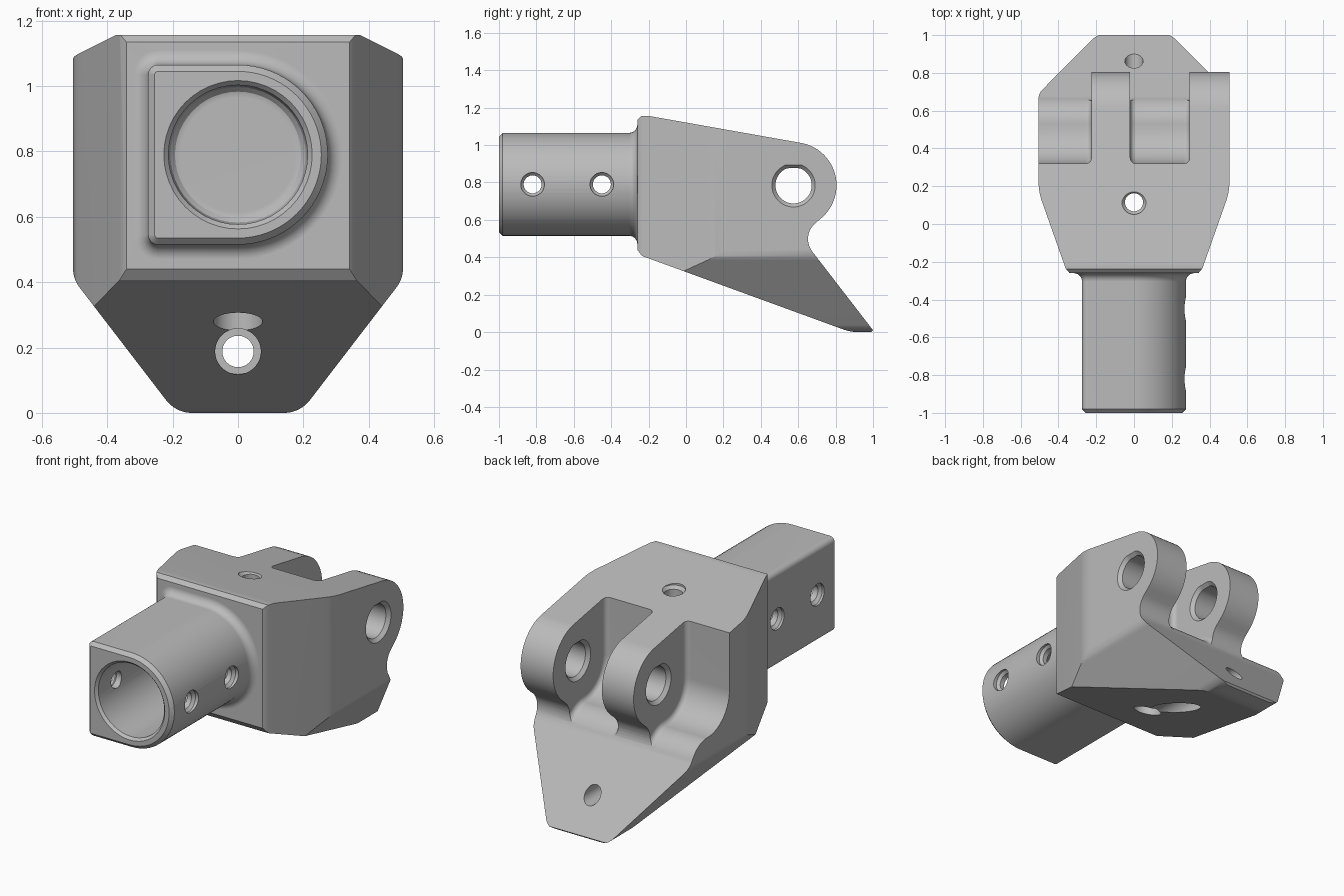
import bpy
import bmesh
from math import sin, cos, pi, radians, tan
from mathutils import Vector

old = bpy.data.objects.get("Cube")
if old:
    bpy.data.objects.remove(old, do_unlink=True)

grey = bpy.data.materials.new("plain_grey")
grey.use_nodes = True
COLOUR = (0.5, 0.5, 0.5, 1)
grey.diffuse_color = COLOUR
grey.node_tree.nodes["Principled BSDF"].inputs["Base Color"].default_value = COLOUR


def rounded(corners, steps=10):
    """Closed outline from (a, b, radius) corners with filleted turns."""
    out = []
    for i, (a, b, r) in enumerate(corners):
        p = Vector((a, b))
        if not r:
            out.append(p)
            continue
        u = (Vector(corners[i - 1][:2]) - p).normalized()
        w = (Vector(corners[(i + 1) % len(corners)][:2]) - p).normalized()
        half = u.angle(w) / 2
        centre = p + (u + w).normalized() * (r / sin(half))
        start = p + u * (r / tan(half)) - centre
        end = p + w * (r / tan(half)) - centre
        sweep = start.angle_signed(end)
        for k in range(steps + 1):
            t = -sweep * k / steps
            out.append(centre + Vector((start.x * cos(t) - start.y * sin(t),
                                        start.x * sin(t) + start.y * cos(t))))
    return out


def loft(name, axis, sections, edge_round=0):
    """Solid through (position, outline) sections along an axis."""
    place = {"x": lambda t, p: (t, p[0], p[1]),
             "y": lambda t, p: (p[0], t, p[1]),
             "z": lambda t, p: (p[0], p[1], t)}[axis]
    bm = bmesh.new()
    rings = [[bm.verts.new(place(t, p)) for p in outline] for t, outline in sections]
    for r0, r1 in zip(rings, rings[1:]):
        for i in range(len(r0)):
            bm.faces.new((r0[i - 1], r0[i], r1[i], r1[i - 1]))
    caps = [bm.faces.new(rings[0]), bm.faces.new(rings[-1])]
    bmesh.ops.recalc_face_normals(bm, faces=bm.faces)
    if edge_round:
        bmesh.ops.bevel(bm, geom=[e for f in caps for e in f.edges], offset=edge_round,
                        segments=4, profile=0.5, affect="EDGES")
    mesh = bpy.data.meshes.new(name)
    bm.to_mesh(mesh)
    bm.free()
    mesh.materials.append(grey)
    obj = bpy.data.objects.new(name, mesh)
    bpy.context.collection.objects.link(obj)
    return obj


def turned(name, axis, centre, profile, top=1, n=48):
    """Round solid from (position, radius) steps; top below 1 flattens its upper side."""
    return loft(name, axis, [
        (t, [(centre[0] + r * cos(2 * pi * k / n), centre[1] + r * min(top, sin(2 * pi * k / n)))
             for k in range(n)]) for t, r in profile])


def combine(target, other, operation):
    mod = target.modifiers.new("cut", "BOOLEAN")
    mod.object, mod.operation, mod.solver = other, operation, "EXACT"
    other.hide_render = True
    bpy.context.view_layer.objects.active = target
    bpy.ops.object.modifier_apply(modifier=mod.name)
    bpy.data.objects.remove(other, do_unlink=True)


def mirrored(half):
    return half + [(-a, b, r) for a, b, r in reversed(half)]


# Body: side profile with pivot lug and sloping foot plate
PIVOT = (0.575, 0.785)
lug = [(PIVOT[0] + 0.23 * cos(radians(a)), PIVOT[1] + 0.23 * sin(radians(a)), 0)
       for a in range(-50, 81, 5)]
side = [(-0.26, 0.44, 0), (-0.235, 0.407, 0), (0.88, 0, 0.25), (0.99, 0, 0), (1, 0.01, 0),
        (0.611, 0.514, 0.11)] + lug + [(-0.2, 1.156, 0), (-0.238, 1.156, 0), (-0.26, 1.135, 0)]
outline = rounded(side)
body = loft("bracket_body", "x", [(-0.6, outline), (0.6, outline)])

# Trim the body to its front and plan outlines
front = rounded(mirrored([(0.19, 0, 0.1), (0.505, 0.41, 0.1), (0.505, 1.4, 0)]))
combine(body, loft("front_trim", "y", [(-0.5, front), (1.3, front)]), "INTERSECT")
plan = rounded(mirrored([(0.34, -0.262, 0), (0.362, -0.235, 0), (0.505, 0.17, 0.3), (0.505, 1.3, 0)]))
combine(body, loft("plan_trim", "z", [(-0.5, plan), (1.6, plan)]), "INTERSECT")

# Slots beside the centre lug
slot = rounded([(0.32, 1.4, 0), (0.32, 0.53, 0.2), (0.598, 0.53, 0.15),
                (0.8, 0.29, 0), (1.2, 0.29, 0), (1.2, 1.4, 0)])
for x0, x1 in ((-0.7, -0.225), (-0.02, 0.295)):
    combine(body, loft("slot_cutter", "x", [(x0, slot), (x1, slot)], 0.03), "DIFFERENCE")

# Tube: square on one side, round on the other, flared into the body
TUBE = (0, 0.79)


def tube_section(d):
    r = 0.275 + d
    arc = [(r * cos(radians(a)), TUBE[1] + r * sin(radians(a)), 0) for a in range(-90, 91, 5)]
    return rounded(arc + [(-r, TUBE[1] + r, 0.03 + d), (-r, TUBE[1] - r, 0.03 + d)], 6)


flare = [(-0.26 - 0.045 * (1 - sin(a)), 0.045 * (1 - cos(a)))
         for a in (radians(15 * k) for k in range(7))]
steps = [(-1, -0.02), (-0.98, 0)] + flare + [(-0.2, 0.045)]
combine(body, loft("tube", "y", [(t, tube_section(d)) for t, d in steps]), "UNION")

# Blind bore with a lead-in chamfer and rounded floor
bore = [(-1.1, 0.227), (-1, 0.227), (-0.985, 0.213), (-0.3, 0.213),
        (-0.28, 0.207), (-0.265, 0.193), (-0.26, 0.175)]
combine(body, turned("bore_cutter", "y", TUBE, bore), "DIFFERENCE")

# Cross holes through the tube
cross = [(-0.5, 0.063), (-0.262, 0.063), (-0.245, 0.048),
         (0.24, 0.048), (0.255, 0.063), (0.5, 0.063)]
for y in (-0.82, -0.45):
    combine(body, turned("cross_hole_cutter", "x", (y, TUBE[1]), cross), "DIFFERENCE")

# Pivot hole through both lugs
WIDE, NARROW = 0.116, 0.097
pivot = [(-0.7, WIDE), (-0.225, WIDE), (-0.205, NARROW), (-0.04, NARROW), (-0.02, WIDE),
         (0.295, WIDE), (0.315, NARROW), (0.485, NARROW), (0.505, WIDE), (0.7, WIDE)]
combine(body, turned("pivot_cutter", "x", PIVOT, pivot, 0.94), "DIFFERENCE")

# Counterbored screw holes, upright and lengthwise
upright = [(0.1, 0.075), (0.5, 0.075), (0.5, 0.048), (1.083, 0.048), (1.1, 0.064), (1.3, 0.064)]
combine(body, turned("upright_hole_cutter", "z", (0, 0.115), upright), "DIFFERENCE")
lengthwise = [(0.1, 0.07), (0.57, 0.07), (0.57, 0.048), (1.2, 0.048)]
combine(body, turned("lengthwise_hole_cutter", "y", (0, 0.188), lengthwise), "DIFFERENCE")

# Smooth the curves and keep the edges crisp
bpy.ops.object.select_all(action="DESELECT")
body.select_set(True)
bpy.context.view_layer.objects.active = body
bpy.ops.object.shade_smooth_by_angle(angle=radians(25))
normals = body.modifiers.new("flat_face_normals", "WEIGHTED_NORMAL")
normals.keep_sharp = True
